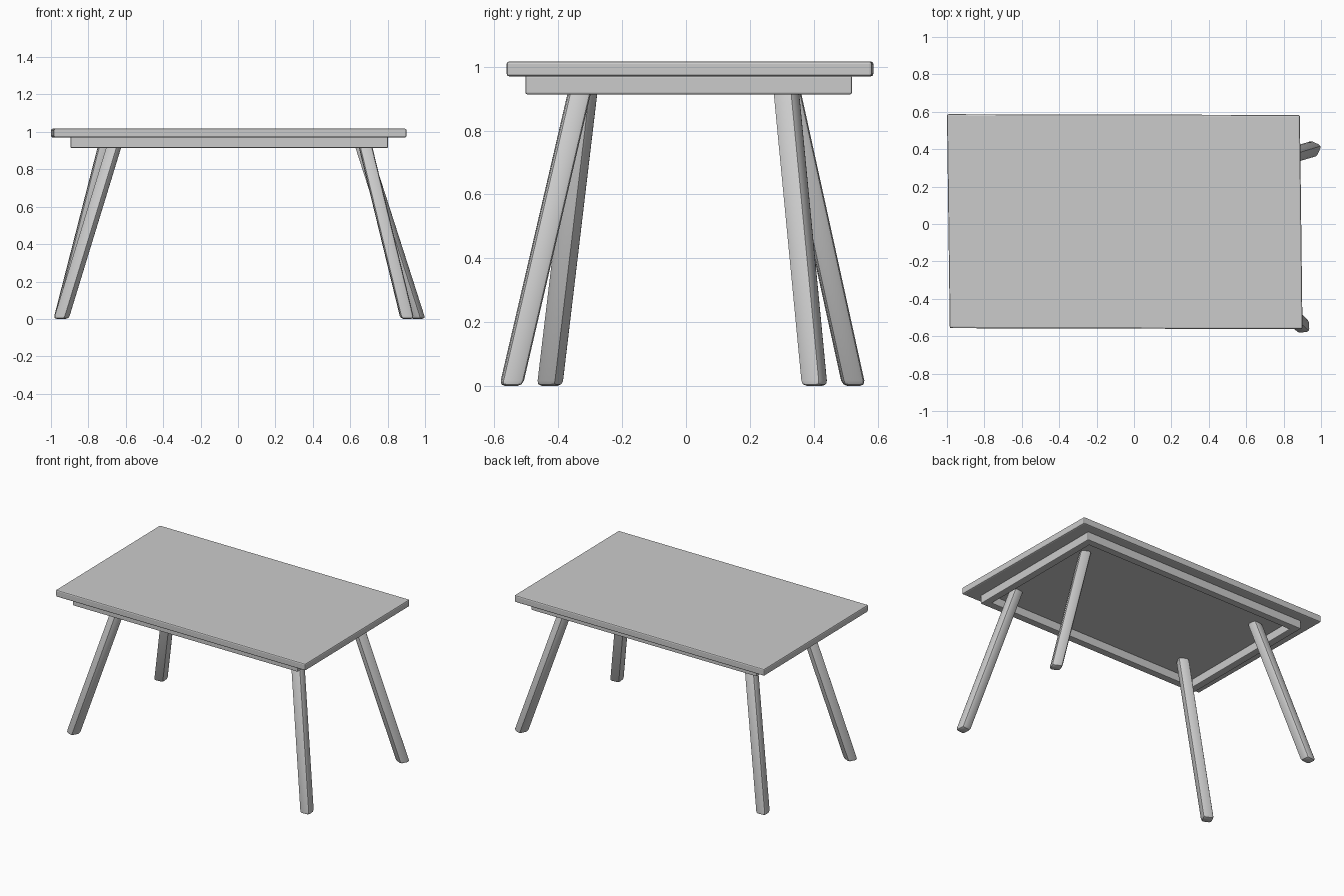
import bpy, bmesh
from math import radians
from mathutils import Matrix, Vector

if "Cube" in bpy.data.objects:
    bpy.data.objects.remove(bpy.data.objects["Cube"])


def finish(name, bm, smooth=False):
    bmesh.ops.recalc_face_normals(bm, faces=bm.faces)
    me = bpy.data.meshes.new(name)
    bm.to_mesh(me)
    bm.free()
    ob = bpy.data.objects.new(name, me)
    bpy.context.collection.objects.link(ob)
    if smooth:
        bpy.ops.object.select_all(action='DESELECT')
        ob.select_set(True)
        bpy.context.view_layer.objects.active = ob
        bpy.ops.object.shade_smooth_by_angle(angle=radians(35))
    return ob


def bevel(bm, width, segments):
    bmesh.ops.bevel(bm, geom=bm.edges[:], offset=width, offset_type='OFFSET',
                    segments=segments, profile=0.5, affect='EDGES')


def slab(name, corners, z0, z1, width):
    """Softened slab over a four-cornered outline."""
    bm = bmesh.new()
    face = bm.faces.new([bm.verts.new((x, y, z0)) for x, y in corners])
    up = bmesh.ops.extrude_face_region(bm, geom=[face])
    for v in up['geom']:
        if isinstance(v, bmesh.types.BMVert):
            v.co.z = z1
    bevel(bm, width, 2)
    return finish(name, bm)


def leg(name, foot, top, spin, size=0.07, z_ref=0.915, height=0.972):
    """Softened square post, sheared from foot to top with level ends."""
    bm = bmesh.new()
    bmesh.ops.create_cube(bm, size=1)
    bmesh.ops.scale(bm, vec=(size, size, height), verts=bm.verts)
    bevel(bm, 0.017, 2)
    bmesh.ops.rotate(bm, cent=(0, 0, 0), verts=bm.verts,
                     matrix=Matrix.Rotation(radians(spin), 3, 'Z'))
    lean = (Vector(top) - Vector(foot)) / z_ref
    for v in bm.verts:
        v.co.z += height / 2
        v.co.x += foot[0] + lean.x * v.co.z
        v.co.y += foot[1] + lean.y * v.co.z
    return finish(name, bm, smooth=True)


# Tabletop, very slightly out of square
slab("tabletop", [(-0.985, -0.557), (0.901, -0.562), (0.887, 0.583), (-1.0, 0.587)],
     0.970, 1.017, 0.008)

# Apron frame set in below the top
x0, x1, y0, y1, t = -0.895, 0.802, -0.503, 0.52, 0.05
bars = {
    "front_apron": (x0, x1, y0, y0 + t),
    "back_apron": (x0, x1, y1 - t, y1),
    "left_apron": (x0, x0 + t, y0 + t - 0.01, y1 - t + 0.01),
    "right_apron": (x1 - t, x1, y0 + t - 0.01, y1 - t + 0.01),
}
for name, (a, b, c, d) in bars.items():
    slab(name, [(a, c), (b, c), (b, d), (a, d)], 0.914, 0.972, 0.005)

# Splayed legs
leg("front_right_leg", (0.905, -0.548), (0.683, -0.335), 5)
leg("back_right_leg", (0.962, 0.403), (0.668, 0.315), -25)
leg("front_left_leg", (-0.945, -0.427), (-0.665, -0.318), -25)
leg("back_left_leg", (-0.950, 0.526), (-0.715, 0.325), 5)
